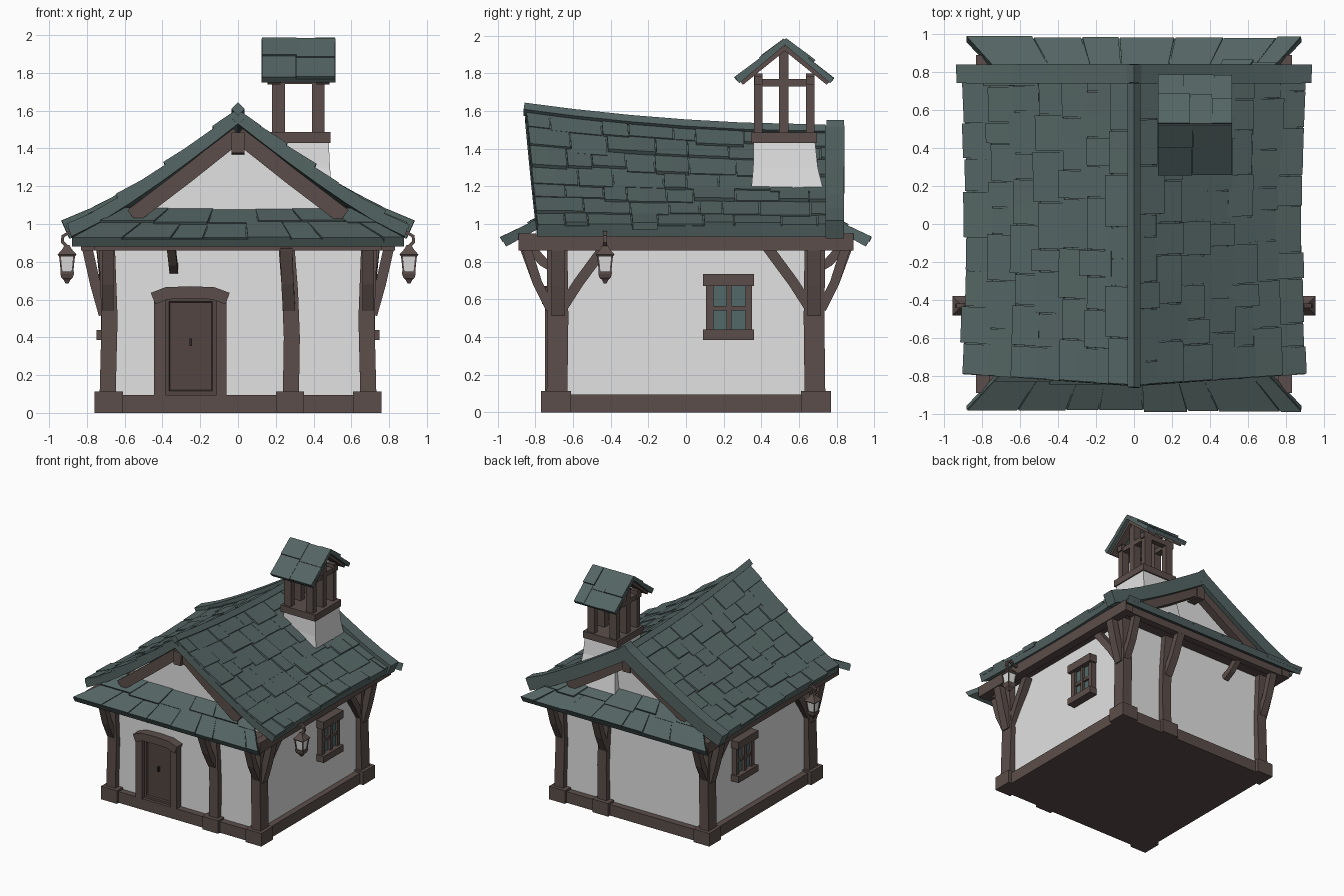
import bpy, bmesh, math, random
from mathutils import Vector as V

if "Cube" in bpy.data.objects:
    bpy.data.objects.remove(bpy.data.objects["Cube"])

random.seed(4)

def mat(name, rgb):
    m = bpy.data.materials.new(name)
    m.diffuse_color = (*rgb, 1)
    m.use_nodes = True
    m.node_tree.nodes["Principled BSDF"].inputs["Base Color"].default_value = m.diffuse_color
    return m

PLASTER = mat("white plaster", (0.76, 0.76, 0.76))
TIMBER = mat("brown timber", (0.105, 0.076, 0.068))
DOOR = mat("dark door wood", (0.085, 0.06, 0.053))
SLATE = mat("green grey slate", (0.088, 0.130, 0.126))
GLASS = mat("window glass", (0.085, 0.14, 0.14))
IRON = mat("dark iron", (0.03, 0.025, 0.023))

def finish(name, bm, m):
    bmesh.ops.recalc_face_normals(bm, faces=bm.faces)
    me = bpy.data.meshes.new(name)
    bm.to_mesh(me)
    bm.free()
    me.materials.append(m)
    ob = bpy.data.objects.new(name, me)
    bpy.context.collection.objects.link(ob)
    return ob

def loft(name, rings, m):
    """Skin a stack of equal-sized rings and cap both ends."""
    bm = bmesh.new()
    rs = [[bm.verts.new(p) for p in r] for r in rings]
    n = len(rs[0])
    for a, b in zip(rs, rs[1:]):
        for i in range(n):
            bm.faces.new((a[i], a[(i + 1) % n], b[(i + 1) % n], b[i]))
    bm.faces.new(rs[0])
    bm.faces.new(rs[-1])
    return finish(name, bm, m)

def stack(name, levels, m):
    """Rectangular sections given as (z, x0, x1, y0, y1)."""
    return loft(name, [[(a, c, z), (b, c, z), (b, d, z), (a, d, z)] for z, a, b, c, d in levels], m)

def box(name, x0, x1, y0, y1, z0, z1, m=TIMBER):
    return stack(name, [(z0, x0, x1, y0, y1), (z1, x0, x1, y0, y1)], m)

def beam(name, pts, w, d, side=(1, 0, 0), m=TIMBER):
    """Square timber along a path; w is measured along the side vector, d across it."""
    pts, s, rings = [V(p) for p in pts], V(side).normalized(), []
    for i, p in enumerate(pts):
        t = (pts[min(i + 1, len(pts) - 1)] - pts[max(i - 1, 0)]).normalized()
        o = t.cross(s).normalized()
        rings.append([p + s * w / 2 * a + o * d / 2 * b for a, b in ((-1, -1), (1, -1), (1, 1), (-1, 1))])
    return loft(name, rings, m)

def slab(bm, S, u0, u1, v0, v1, lo, hi, hi_top=None, nu=1, nv=1):
    """Curved plate following surface S between two offsets."""
    hi_top = hi if hi_top is None else hi_top
    def pt(i, j, top):
        u, v, e = u0 + (u1 - u0) * i / nu, v0 + (v1 - v0) * j / nv, 0.01
        n = (S(u + e, v) - S(u - e, v)).cross(S(u, min(v + e, 1)) - S(u, max(v - e, 0))).normalized()
        n = n if n.z > 0 else -n
        return bm.verts.new(S(u, v) + n * ((hi + (hi_top - hi) * j / nv) if top else lo))
    g = [[[pt(i, j, k) for j in range(nv + 1)] for i in range(nu + 1)] for k in (0, 1)]
    for i in range(nu):
        for j in range(nv):
            for k in g:
                bm.faces.new((k[i][j], k[i + 1][j], k[i + 1][j + 1], k[i][j + 1]))
        for j in (0, nv):
            bm.faces.new((g[0][i][j], g[0][i + 1][j], g[1][i + 1][j], g[1][i][j]))
    for j in range(nv):
        for i in (0, nu):
            bm.faces.new((g[0][i][j], g[0][i][j + 1], g[1][i][j + 1], g[1][i][j]))

def shingles(name, S, rows, wmin, wmax, thick, rise):
    bm = bmesh.new()
    slab(bm, S, 0, 1, 0, 1, -thick, 0.004, nu=8, nv=6)
    for r in range(rows):
        u = 0
        while u < 1:
            w = random.uniform(wmin, wmax)
            u1 = 1 if u + w > 1 - wmin * 0.6 else u + w
            v0 = max(0, r / rows + random.uniform(-0.2, 0.15) / rows)
            if r == 0:
                v0 = random.uniform(-0.015, 0.01)
            h = rise * random.uniform(0.45, 1.1)
            slab(bm, S, u + 0.002, u1 - 0.002, v0, min(1, (r + 1.1) / rows), -0.01, h, h * 0.45, 2, 1)
            u = u1
    return finish(name, bm, SLATE)

# Main roof: sagging ridge, slightly concave slopes
def ridge(y):
    return 1.485 + 0.115 * ((0.8 - y) / 1.65) ** 2

def main_roof(s):
    def S(u, v):
        y = -0.79 - 0.06 * v + (1.59 + 0.06 * v) * u
        a = 0.9 * (1 - v) * (1 - 0.025 * math.sin(math.pi * max(0, min(1, u))))
        f = max(v, 0) ** 1.15
        return V((s * a, y, 0.985 + (ridge(y) - 0.985) * f + min(v, 0) * 0.4))
    return S

# Small skirt roofs under the two gables
def pent_roof(s):
    def S(u, v):
        return V(((2 * u - 1) * (0.88 - 0.28 * v), s * (0.975 - 0.3 * v), 0.915 + 0.165 * v))
    return S

# Belfry roof
def bell_roof(s):
    def S(u, v):
        return V((0.125 + 0.39 * u, 0.525 + s * 0.255 * (1 - v), 1.765 + 0.215 * v))
    return S

for s, n in ((1, "right"), (-1, "left")):
    S = main_roof(s)
    shingles("main_roof_" + n, S, 7, 0.07, 0.17, 0.055, 0.026)
    bm = bmesh.new()
    slab(bm, S, 0.963, 1.025, -0.02, 1, -0.06, 0.045, nv=6)
    finish("back_verge_" + n, bm, SLATE)
for s, n in ((-1, "front"), (1, "back")):
    shingles("skirt_roof_" + n, pent_roof(s), 2, 0.09, 0.2, 0.04, 0.02)
    shingles("belfry_roof_" + n, bell_roof(s), 2, 0.25, 0.5, 0.022, 0.02)
beam("ridge_cap", [(0, y, ridge(y) + 0.008) for y in (-0.86, -0.6, -0.3, 0, 0.3, 0.74)], 0.05, 0.05, (1, 0, 1), SLATE)
beam("verge_cap", [(0, 0.745, 1.51), (0, 0.84, 1.51)], 0.06, 0.06, (1, 0, 1), SLATE)

# Walls with gables, base and soffit
prof = [(-0.68, 0.05), (0.68, 0.05), (0.68, 1.0), (0, 1.43), (-0.68, 1.0)]
loft("walls", [[(x, y, z) for x, z in prof] for y in (-0.69, 0.69)], PLASTER)
box("base_sill", -0.73, 0.73, -0.745, 0.745, 0, 0.095)
box("soffit", -0.8, 0.8, -0.86, 0.86, 0.895, 0.93)

# Timber frame, mirrored about both axes
for sy, ny in ((-1, "front"), (1, "back")):
    for sx, nx in ((1, "right"), (-1, "left")):
        t = ny + "_" + nx
        box("footing_" + t, *sorted((sx * 0.61, sx * 0.76)), *sorted((sy * 0.61, sy * 0.77)), 0, 0.112)
        beam("corner_post_" + t, [(sx * 0.69, sy * 0.685, 0.1), (sx * 0.68, sy * 0.68, 0.5), (sx * 0.695, sy * 0.685, 0.9)], 0.085, 0.11)
        beam("side_brace_" + t, [(sx * 0.71, sy * 0.68, 0.52), (sx * 0.755, sy * 0.68, 0.68), (sx * 0.8, sy * 0.68, 0.88)], 0.07, 0.055, (0, 1, 0))
        beam("end_brace_" + t, [(sx * 0.69, sy * 0.72, 0.55), (sx * 0.69, sy * 0.79, 0.69), (sx * 0.69, sy * 0.85, 0.88)], 0.06, 0.05)
        beam("wall_brace_" + t, [(sx * 0.69, sy * 0.66, 0.55), (sx * 0.70, sy * 0.57, 0.69), (sx * 0.72, sy * 0.43, 0.88)], 0.06, 0.055)
        top = 1.475 if sy < 0 else 1.39
        beam("gable_rafter_" + t, [(sx * 0.56, sy * 0.765, 1.04), (sx * 0.28, sy * 0.765, (1.04 + top) / 2 - 0.005), (0, sy * 0.765, top)], 0.07, 0.085, (0, 1, 0))
    box("middle_footing_" + ny, 0.2, 0.35, *sorted((sy * 0.65, sy * 0.77)), 0, 0.112)
    beam("middle_post_" + ny, [(0.28, sy * 0.69, 0.1), (0.285, sy * 0.69, 0.4), (0.275, sy * 0.69, 0.65), (0.255, sy * 0.69, 0.9)], 0.085, 0.09)
    beam("middle_brace_" + ny, [(0.27, sy * 0.72, 0.55), (0.262, sy * 0.79, 0.69), (0.255, sy * 0.86, 0.88)], 0.065, 0.05)
    beam("bracket_" + ny, [(-0.34, sy * 0.695, 0.76), (-0.345, sy * 0.76, 0.8), (-0.355, sy * 0.84, 0.89)], 0.045, 0.05)
    box("eave_beam_" + ny, -0.8, 0.8, *sorted((sy * 0.82, sy * 0.88)), 0.86, 0.92)
for sx, nx in ((1, "right"), (-1, "left")):
    box("eave_beam_" + nx, *sorted((sx * 0.76, sx * 0.83)), -0.89, 0.89, 0.86, 0.95)
beam("ridge_beam", [(0, -0.825, 1.43), (0, 0.81, 1.36)], 0.07, 0.11)

# Door
box("door_jamb_left", -0.445, -0.385, -0.75, -0.68, 0.09, 0.63)
box("door_jamb_right", -0.115, -0.06, -0.75, -0.68, 0.09, 0.63)
beam("door_lintel", [(-0.45, -0.72, 0.605), (-0.38, -0.72, 0.633), (-0.25, -0.72, 0.638), (-0.13, -0.72, 0.633), (-0.055, -0.72, 0.605)], 0.09, 0.065, (0, 1, 0))
door = box("door", -0.39, -0.11, -0.72, -0.68, 0.09, 0.615, DOOR)
bm = bmesh.new()
bm.from_mesh(door.data)
panel = [f for f in bm.faces if f.normal.y < -0.9]
bmesh.ops.inset_region(bm, faces=panel, thickness=0.035, depth=0)
bmesh.ops.inset_region(bm, faces=panel, thickness=0.008, depth=-0.012)
bm.to_mesh(door.data)
bm.free()
box("door_handle", -0.256, -0.244, -0.73, -0.70, 0.355, 0.395, IRON)

# Side windows and hanging lanterns
for s, n in ((1, "right"), (-1, "left")):
    X = lambda a, b: sorted((s * a, s * b))
    box("window_head_" + n, *X(0.67, 0.75), 0.09, 0.36, 0.67, 0.735)
    box("window_sill_" + n, *X(0.67, 0.75), 0.09, 0.36, 0.385, 0.44)
    for y0, y1 in ((0.105, 0.145), (0.215, 0.242), (0.315, 0.35)):
        box("window_upright_" + n, *X(0.67, 0.725), y0, y1, 0.43, 0.68)
    box("window_bar_" + n, *X(0.67, 0.72), 0.12, 0.33, 0.54, 0.565)
    box("window_glass_" + n, *X(0.695, 0.703), 0.12, 0.34, 0.43, 0.68, GLASS)
    cx, cy = s * 0.905, -0.43
    def lantern(part, levels, m):
        stack("lantern_" + part + "_" + n, [(z, cx - r, cx + r, cy - r, cy + r) for z, r in levels], m)
    lantern("cap", [(0.828, 0.042), (0.838, 0.05), (0.868, 0.024), (0.89, 0.012)], TIMBER)
    lantern("pane", [(0.745, 0.027), (0.83, 0.037)], PLASTER)
    lantern("foot", [(0.685, 0.008), (0.705, 0.018), (0.715, 0.03), (0.735, 0.036), (0.748, 0.036)], TIMBER)
    for i in (-1, 1):
        for j in (-1, 1):
            beam("lantern_bar_" + n, [(cx + i * 0.028, cy + j * 0.028, 0.74), (cx + i * 0.038, cy + j * 0.038, 0.835)], 0.009, 0.009)
    beam("lantern_hook_" + n, [(cx, cy, 0.88), (cx + s * 0.025, cy, 0.905), (cx + s * 0.022, cy, 0.935), (cx - s * 0.01, cy, 0.955), (s * 0.81, cy, 0.92)], 0.022, 0.018, (0, 1, 0))

# Belfry
stack("belfry_base", [(1.05, 0.15, 0.515, 0.34, 0.75), (1.2, 0.165, 0.495, 0.348, 0.725), (1.3, 0.175, 0.487, 0.357, 0.70), (1.44, 0.18, 0.48, 0.36, 0.685)], PLASTER)
box("belfry_sill", 0.16, 0.49, 0.345, 0.697, 1.43, 1.487)
for x, n in ((0.215, "left"), (0.425, "right")):
    for y, h, w in ((0.385, 1.80, 0.045), (0.52, 1.95, 0.05), (0.66, 1.80, 0.045)):
        box("belfry_post_" + n, x - 0.034, x + 0.034, y - w / 2, y + w / 2, 1.48, h)
    box("belfry_tie_" + n, x - 0.03, x + 0.03, 0.37, 0.68, 1.73, 1.77)
for x, n in ((0.19, "left"), (0.45, "right")):
    for s in (-1, 1):
        beam("belfry_rafter_" + n, [(x, 0.525 + s * 0.235, 1.755), (x, 0.525, 1.945)], 0.07, 0.04)
for y, n in ((0.385, "front"), (0.66, "back")):
    box("belfry_plate_" + n, 0.17, 0.47, y - 0.022, y + 0.022, 1.74, 1.785)
